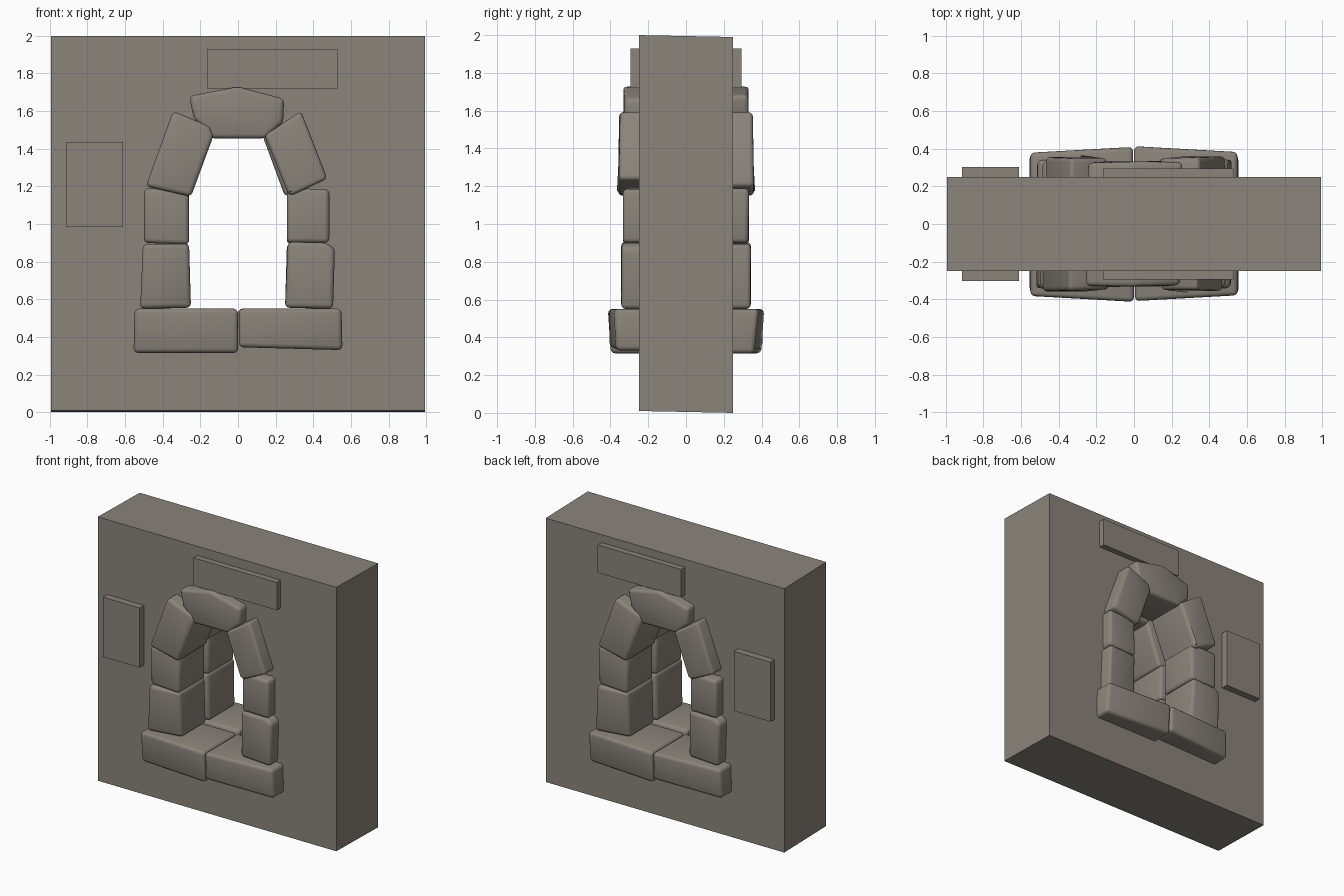
import bpy, bmesh, math

if "Cube" in bpy.data.objects:
    bpy.data.objects.remove(bpy.data.objects["Cube"])

mat = bpy.data.materials.new("grey_brown_stone")
mat.diffuse_color = (0.255, 0.23, 0.195, 1)
mat.use_nodes = True
mat.node_tree.nodes["Principled BSDF"].inputs["Base Color"].default_value = mat.diffuse_color


def make_object(name, bm):
    bmesh.ops.recalc_face_normals(bm, faces=bm.faces[:])
    me = bpy.data.meshes.new(name)
    bm.to_mesh(me)
    bm.free()
    me.materials.append(mat)
    ob = bpy.data.objects.new(name, me)
    bpy.context.collection.objects.link(ob)
    return ob


def prism(name, outline, front, back):
    """Extrude an (x, z) outline in y; front may be one depth or one per corner."""
    n = len(outline)
    if not isinstance(front, (list, tuple)):
        front = [front] * n
    bm = bmesh.new()
    a = [bm.verts.new((x, y, z)) for (x, z), y in zip(outline, front)]
    b = [bm.verts.new((x, back, z)) for x, z in outline]
    bm.faces.new(a)
    bm.faces.new(b[::-1])
    for i in range(n):
        j = (i + 1) % n
        bm.faces.new((a[j], a[i], b[i], b[j]))
    return make_object(name, bm)


def rect(x0, x1, z0, z1):
    return [(x0, z0), (x1, z0), (x1, z1), (x0, z1)]


# wall block, very slightly tilted, with an arched opening hidden behind the stones
wall = prism("wall", rect(-0.995, 0.995, 0.01, 2.0), -0.25, 0.25)
for v in wall.data.vertices:
    if v.co.y > 0:
        v.co.z -= 0.01
opening = prism("opening_cutter",
                [(-0.36, 0.45), (0.36, 0.45), (0.36, 1.2), (0.2, 1.57), (-0.2, 1.57), (-0.36, 1.2)],
                -0.6, 0.6)
cut = wall.modifiers.new("opening", 'BOOLEAN')
cut.operation = 'DIFFERENCE'
cut.solver = 'EXACT'
cut.object = opening
bpy.context.view_layer.objects.active = wall
wall.select_set(True)
bpy.ops.object.modifier_apply(modifier="opening")
wall.select_set(False)
bpy.data.objects.remove(opening)

# flat blocks that pass right through the wall
prism("upper_block", rect(-0.165, 0.53, 1.72, 1.93), -0.295, 0.295)
prism("side_block", rect(-0.915, -0.61, 0.985, 1.435), -0.302, 0.302)

# rounded stones around the opening: outline, front depth per corner
stones = {
    "sill_left": ([(-0.555, 0.315), (0.0, 0.315), (0.0, 0.55), (-0.55, 0.55)],
                  [-0.36, -0.40, -0.415, -0.385]),
    "sill_right": ([(0.005, 0.345), (0.555, 0.33), (0.55, 0.55), (0.005, 0.55)],
                   [-0.405, -0.37, -0.38, -0.41]),
    "low_left": ([(-0.52, 0.55), (-0.25, 0.555), (-0.26, 0.895), (-0.505, 0.895)],
                 [-0.345, -0.31, -0.33, -0.345]),
    "low_right": ([(0.25, 0.555), (0.505, 0.55), (0.515, 0.87), (0.47, 0.9), (0.265, 0.905)],
                  [-0.33, -0.345, -0.34, -0.34, -0.345]),
    "middle_left": ([(-0.50, 0.90), (-0.26, 0.89), (-0.262, 1.18), (-0.50, 1.19)],
                    [-0.33, -0.335, -0.325, -0.335]),
    "middle_right": ([(0.26, 0.90), (0.485, 0.90), (0.485, 1.185), (0.26, 1.19)],
                     [-0.33, -0.335, -0.335, -0.33]),
    "shoulder_left": ([(-0.49, 1.20), (-0.25, 1.145), (-0.13, 1.47), (-0.15, 1.52), (-0.345, 1.60)],
                      [-0.36, -0.36, -0.35, -0.345, -0.355]),
    "shoulder_right": ([(0.265, 1.165), (0.28, 1.15), (0.475, 1.24), (0.335, 1.60), (0.14, 1.47)],
                       [-0.355, -0.36, -0.355, -0.35, -0.35]),
    "keystone": ([(-0.145, 1.455), (0.145, 1.455), (0.24, 1.54), (0.245, 1.665), (0.0, 1.73),
                  (-0.26, 1.68), (-0.235, 1.56)],
                 [-0.335, -0.335, -0.325, -0.325, -0.335, -0.33, -0.33]),
}


def finish(ob):
    bpy.ops.object.select_all(action='DESELECT')
    ob.select_set(True)
    bpy.context.view_layer.objects.active = ob
    bpy.ops.object.modifier_apply(modifier="round")
    bpy.ops.object.shade_smooth_by_angle(angle=math.radians(40))


# each front stone has a twin, turned half round, on the back of the wall
for name, (outline, front) in stones.items():
    ob = prism("front_" + name, outline, front, -0.015)
    bev = ob.modifiers.new("round", 'BEVEL')
    bev.width = 0.024
    bev.segments = 3
    bev.limit_method = 'ANGLE'
    bev.angle_limit = math.radians(25)
    finish(ob)
    twin = ob.copy()
    twin.name = "back_" + name
    twin.rotation_euler.z = math.pi
    bpy.context.collection.objects.link(twin)
